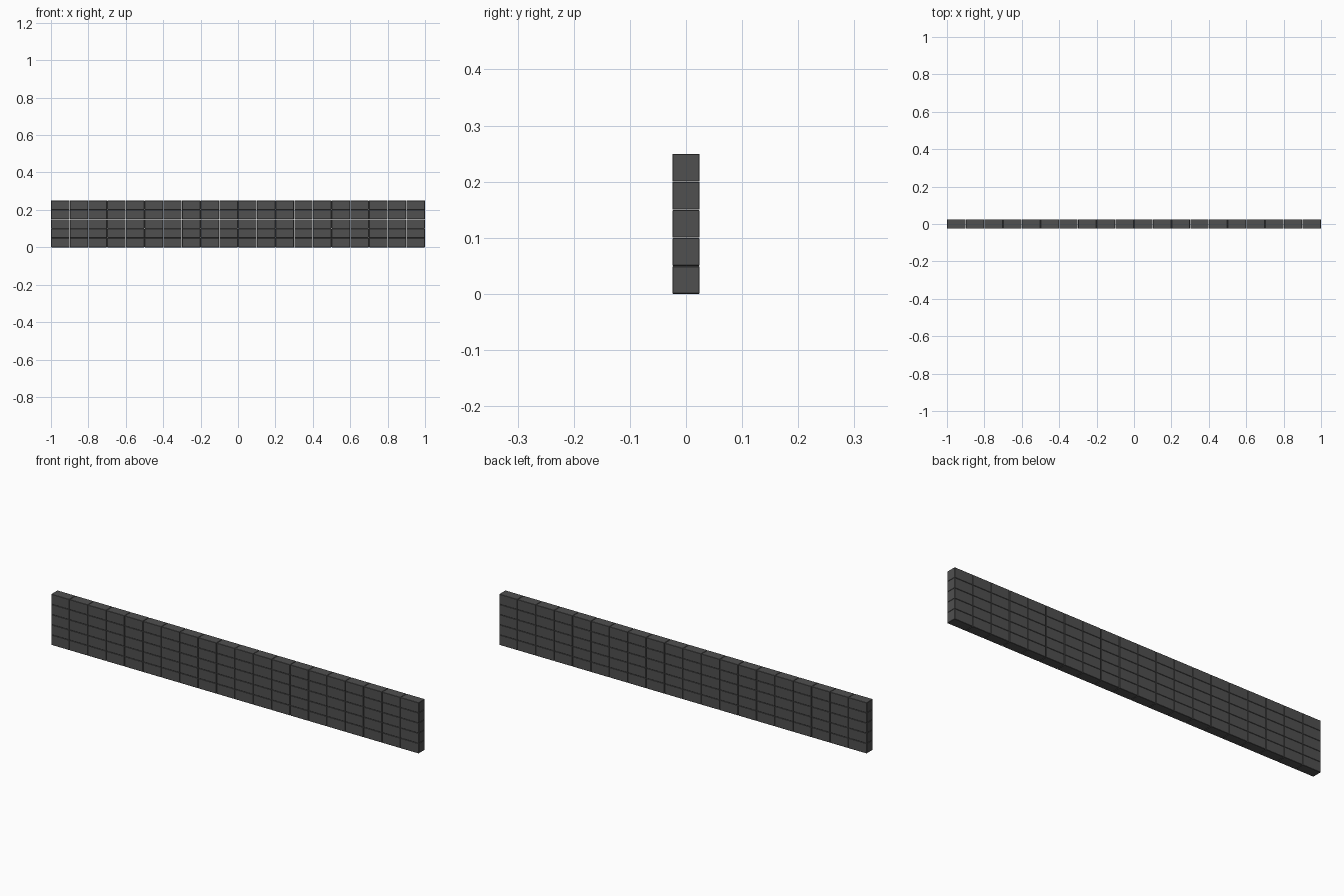
import bpy, bmesh
from mathutils import Matrix, Vector

if "Cube" in bpy.data.objects:
    bpy.data.objects.remove(bpy.data.objects["Cube"])

COLS, ROWS = 20, 5
PITCH_X, PITCH_Z = 0.1, 0.05
SIZE = (0.0985, 0.0485, 0.0495)

# dark stone colour
stone = bpy.data.materials.new("dark_stone")
stone.diffuse_color = (0.08, 0.08, 0.08, 1)
stone.use_nodes = True
stone.node_tree.nodes["Principled BSDF"].inputs["Base Color"].default_value = stone.diffuse_color

# one brick with slightly chamfered edges, shared by the whole wall
mesh = bpy.data.meshes.new("brick")
bm = bmesh.new()
bmesh.ops.create_cube(bm, size=1, matrix=Matrix.Diagonal((*SIZE, 1)))
bmesh.ops.bevel(bm, geom=bm.edges[:], offset=0.0012, segments=1, affect='EDGES')
bm.to_mesh(mesh)
bm.free()
mesh.materials.append(stone)

# bricks stacked in straight columns
for row in range(ROWS):
    for col in range(COLS):
        brick = bpy.data.objects.new(f"brick_{row + 1}_{col + 1}", mesh)
        brick.location = Vector(((col - (COLS - 1) / 2) * PITCH_X, 0,
                                 row * PITCH_Z + SIZE[2] / 2))
        bpy.context.collection.objects.link(brick)
